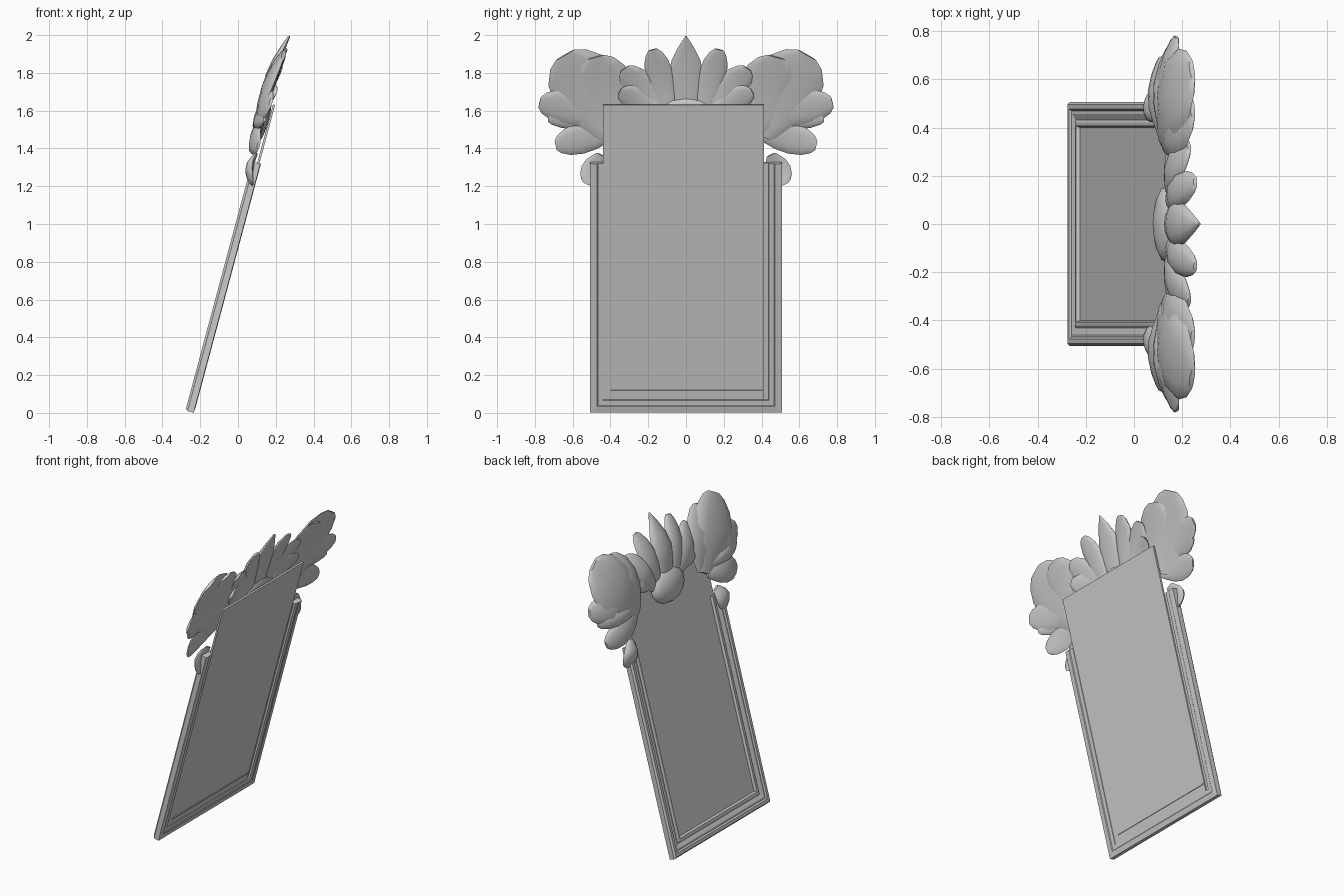
import bpy, bmesh, math
from mathutils import Matrix, Vector

cube = bpy.data.objects.get("Cube")
if cube:
    bpy.data.objects.remove(cube, do_unlink=True)

LEAN = math.radians(15)
S, C = math.sin(LEAN), math.cos(LEAN)
# Leaning frame: local x = outward normal of the show face, y = width, z = along the slope
LEAN_MATRIX = Matrix(((-C, 0, S, -0.232), (0, 1, 0, 0), (S, 0, C, 0), (0, 0, 0, 1)))

grey = bpy.data.materials.new("plain grey")
grey.use_nodes = True
grey.diffuse_color = (0.6, 0.6, 0.6, 1)
grey.node_tree.nodes["Principled BSDF"].inputs["Base Color"].default_value = (0.6, 0.6, 0.6, 1)


def finish(name, bm, smooth=None):
    bmesh.ops.recalc_face_normals(bm, faces=bm.faces)
    bm.transform(LEAN_MATRIX)
    bmesh.ops.recalc_face_normals(bm, faces=bm.faces)
    mesh = bpy.data.meshes.new(name)
    bm.to_mesh(mesh)
    bm.free()
    mesh.materials.append(grey)
    obj = bpy.data.objects.new(name, mesh)
    bpy.context.collection.objects.link(obj)
    if smooth:
        bpy.ops.object.select_all(action='DESELECT')
        obj.select_set(True)
        bpy.context.view_layer.objects.active = obj
        bpy.ops.object.shade_smooth_by_angle(angle=math.radians(smooth))
    return obj


def slope(z):
    """Distance along the slope for a given height."""
    return (z - 0.013) / C


def loft(bm, rings):
    """Skin closed rings of points and cap both ends."""
    rows = [[bm.verts.new(p) for p in ring] for ring in rings]
    n = len(rows[0])
    for a, b in zip(rows, rows[1:]):
        for i in range(n):
            j = (i + 1) % n
            bm.faces.new((a[i], a[j], b[j], b[i]))
    bm.faces.new(rows[0])
    bm.faces.new(rows[-1][::-1])


def box(name, lo, hi):
    bm = bmesh.new()
    bmesh.ops.create_cube(bm, size=1)
    lo, hi = Vector(lo), Vector(hi)
    for v in bm.verts:
        v.co = (lo + hi) / 2 + v.co * (hi - lo)
    return finish(name, bm)


# Moulded U-shaped frame: (inset from outer edge, depth)
HALF, TOP = 0.507, 1.365
moulding = [(0, 0.003), (0, 0.036), (0.01, 0.048), (0.03, 0.048), (0.037, 0.038),
            (0.05, 0.04), (0.075, 0.03), (0.085, 0.036), (0.1, 0.036), (0.107, 0.022),
            (0.107, 0.016), (0.07, 0.016), (0.068, 0.004), (0.04, 0.004), (0.035, 0)]
bm = bmesh.new()
loft(bm, [[(w, side * (HALF - d), TOP if end else d) for d, w in moulding]
          for side, end in ((-1, 1), (-1, 0), (1, 0), (1, 1))])
finish("frame", bm)

# Flat panel, and the thin ledge across its back
box("panel", (0.008, -0.44, 0.07), (0.02, 0.413, 1.685))
box("panel_ledge", (0.003, -0.4, 0.114), (0.009, 0.405, 0.122))

# Petal width along its length
POINTED = ((0, .5), (.12, .68), (.3, .9), (.48, 1), (.68, .8), (.86, .42), (1, .04))
BLUNT = ((0, .4), (.15, .65), (.35, .9), (.58, 1), (.8, .86), (.94, .58), (1, .3))


def petal(name, base, tip, width, depth, thick, shape, curl=0.02):
    """Lens-sectioned petal from base to tip, both given as (y, height)."""
    a, b = Vector((base[0], slope(base[1]))), Vector((tip[0], slope(tip[1])))
    along = b - a
    side = Vector((along.y, -along.x)).normalized()
    rings = []
    for t, k in shape:
        mid = a + along * t
        swell = thick * (0.3 + 0.7 * k) * (0.45 + 0.55 * math.sin(math.pi * (0.15 + 0.75 * t)))
        ring = []
        for i in range(12):
            ang = math.tau * i / 12
            p = mid + side * (math.cos(ang) * width / 2 * k)
            out = math.sin(ang) * swell * (1 if math.sin(ang) > 0 else 0.45)
            lift = curl * (math.sin(math.pi * t) - t)
            ring.append((depth + lift + out, p.x, p.y))
        rings.append(ring)
    bm = bmesh.new()
    loft(bm, rings)
    return finish(name, bm, 50)


# Crest: central petal and mirrored fans
petal("crest_petal_centre", (0, 1.58), (0, 2.0), 0.19, 0.048, 0.04, POINTED)
fan = [
    ("crest_petal_inner", (0.09, 1.58), (0.175, 1.93), 0.15, 0.045, 0.035, BLUNT),
    ("crest_petal_middle", (0.13, 1.58), (0.325, 1.83), 0.17, 0.045, 0.035, BLUNT),
    ("crest_petal_low", (0.15, 1.6), (0.35, 1.71), 0.14, 0.04, 0.03, BLUNT),
    ("side_petal_inner", (0.36, 1.5), (0.475, 1.89), 0.30, 0.045, 0.04, BLUNT),
    ("side_petal_large", (0.38, 1.48), (0.64, 1.9), 0.38, 0.05, 0.045, BLUNT),
    ("side_petal_outer", (0.38, 1.56), (0.775, 1.65), 0.2, 0.05, 0.035, BLUNT),
    ("side_petal_flat", (0.38, 1.53), (0.73, 1.56), 0.11, 0.06, 0.03, BLUNT),
    ("side_petal_low", (0.38, 1.49), (0.69, 1.42), 0.17, 0.055, 0.03, BLUNT),
    ("side_bud", (0.45, 1.37), (0.525, 1.22), 0.13, 0.035, 0.03, BLUNT),
]
for name, base, tip, *rest in fan:
    for label, m in (("back", 1), ("front", -1)):
        petal(f"{name}_{label}", (m * base[0], base[1]), (m * tip[0], tip[1]), *rest)

# Domed medallion below the central petal
bm = bmesh.new()
bmesh.ops.create_uvsphere(bm, u_segments=14, v_segments=8, radius=1)
for v in bm.verts:
    bulge = v.co.z * (0.06 if v.co.z > 0 else 0.02)
    v.co = (0.04 + bulge, v.co.x * 0.165, slope(1.555) + v.co.y * 0.115)
finish("medallion", bm, 50)
